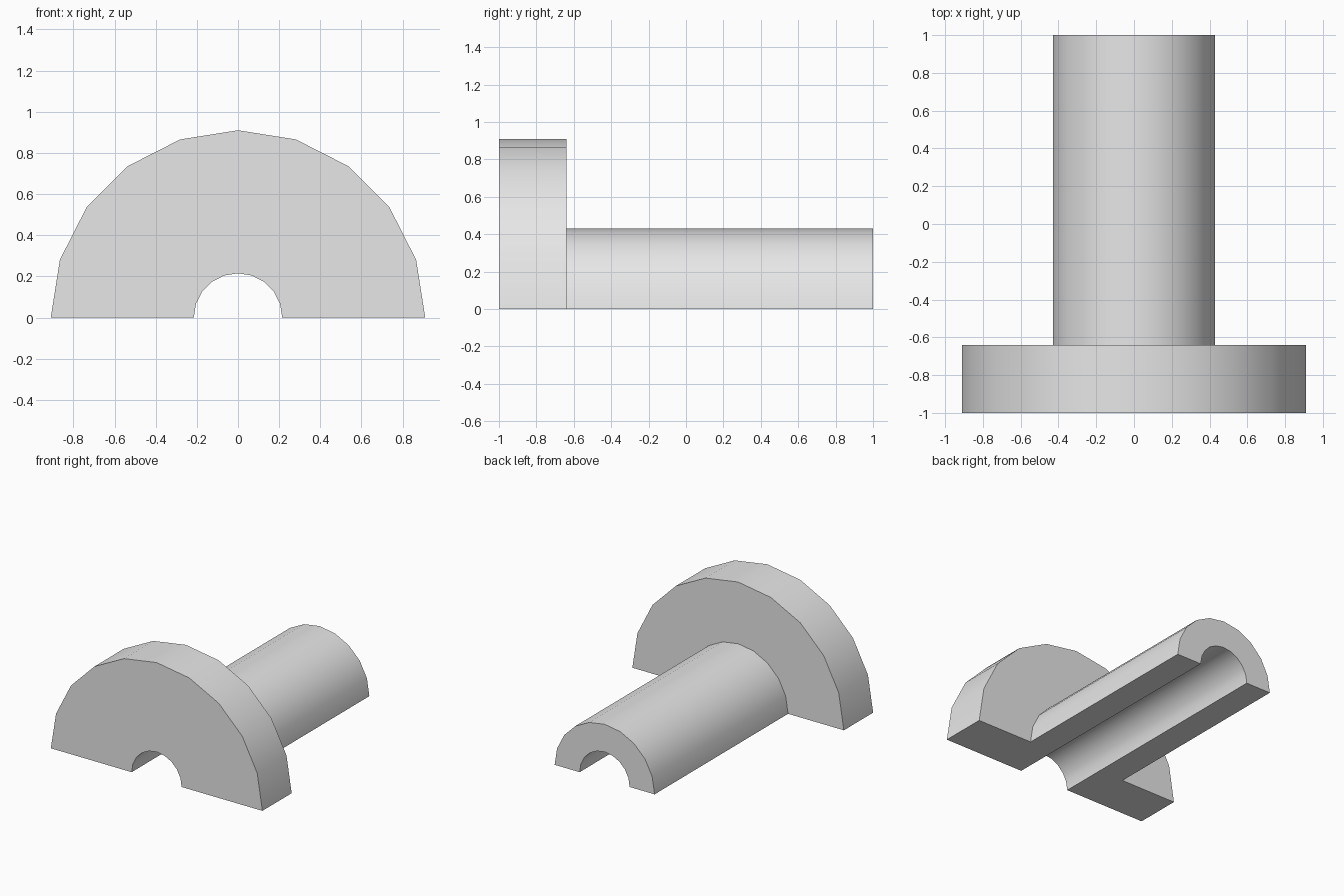
import bpy
import bmesh
from math import cos, sin, pi, radians

cube = bpy.data.objects.get("Cube")
if cube:
    bpy.data.objects.remove(cube, do_unlink=True)

SEGMENTS = 10
BORE, SHAFT, FLANGE = 0.215, 0.43, 0.91
FRONT, STEP, BACK = -1.0, -0.64, 1.0

grey = bpy.data.materials.new("light_grey")
grey.use_nodes = True
colour = (0.8, 0.8, 0.8, 1)
grey.diffuse_color = colour
grey.node_tree.nodes["Principled BSDF"].inputs["Base Color"].default_value = colour

# Closed cross-section (radius, y) of the flanged sleeve
profile = [(BORE, FRONT), (FLANGE, FRONT), (FLANGE, STEP),
           (SHAFT, STEP), (SHAFT, BACK), (BORE, BACK)]

# Sweep the section through a half turn about the y axis
bm = bmesh.new()
rings = []
for i in range(SEGMENTS + 1):
    a = pi * i / SEGMENTS
    rings.append([bm.verts.new((r * cos(a), y, r * sin(a))) for r, y in profile])
n = len(profile)
for a, b in zip(rings, rings[1:]):
    for j in range(n):
        k = (j + 1) % n
        bm.faces.new((a[j], a[k], b[k], b[j]))

# Flat cut faces on the underside
bm.faces.new(rings[0])
bm.faces.new(rings[-1])
bmesh.ops.recalc_face_normals(bm, faces=bm.faces)

mesh = bpy.data.meshes.new("half_flanged_sleeve")
bm.to_mesh(mesh)
bm.free()
mesh.materials.append(grey)
sleeve = bpy.data.objects.new("half_flanged_sleeve", mesh)
bpy.context.collection.objects.link(sleeve)

# Smooth the curved walls, keep the rims sharp
bpy.ops.object.select_all(action="DESELECT")
sleeve.select_set(True)
bpy.context.view_layer.objects.active = sleeve
bpy.ops.object.shade_smooth_by_angle(angle=radians(30))
